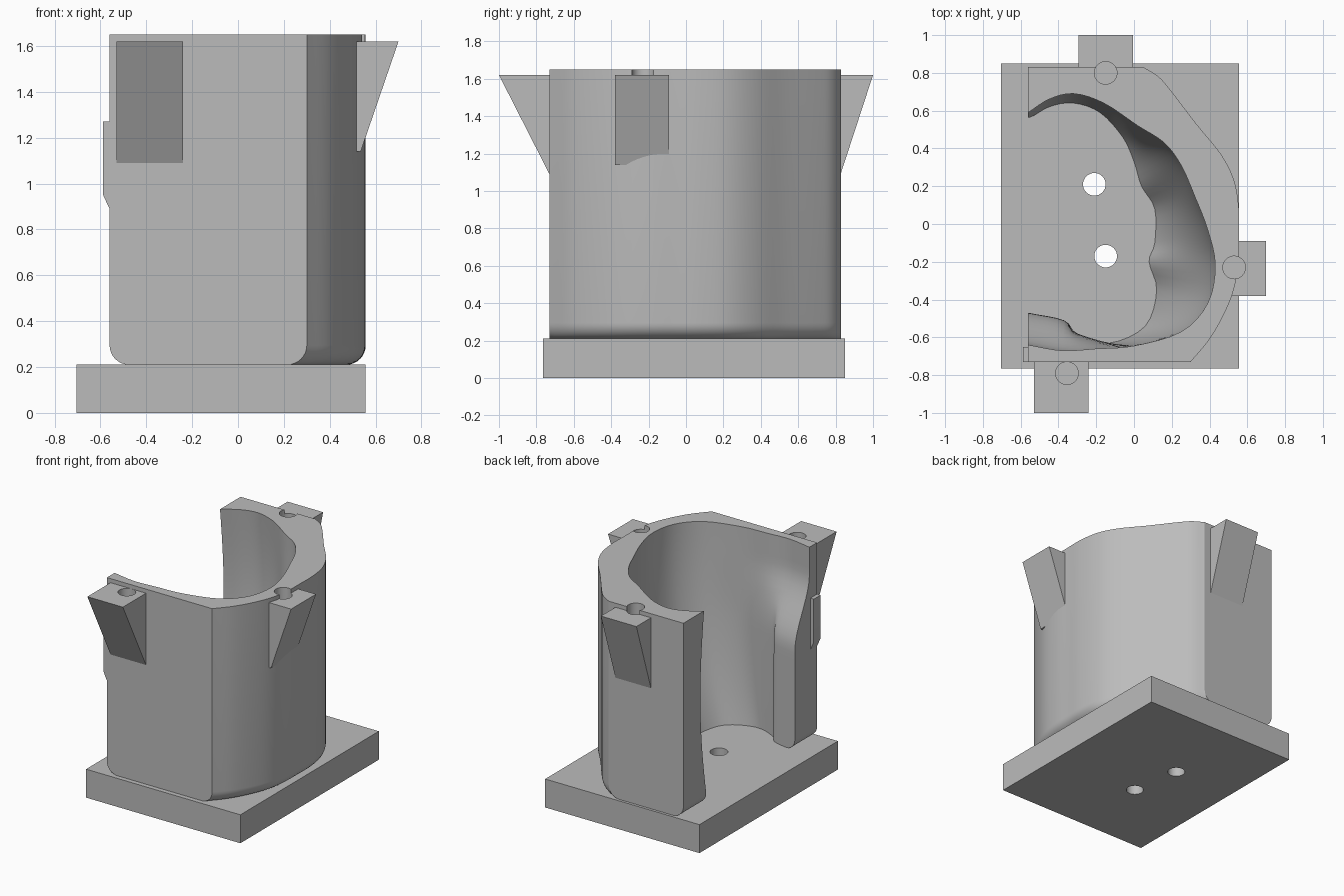
import bpy, bmesh, math
from mathutils import Vector

cube = bpy.data.objects.get("Cube")
if cube:
    bpy.data.objects.remove(cube, do_unlink=True)

grey = bpy.data.materials.new("plain_grey")
grey.use_nodes = True
GREY = (0.5, 0.5, 0.5, 1)
grey.diffuse_color = GREY
grey.node_tree.nodes["Principled BSDF"].inputs["Base Color"].default_value = GREY


def spline(pts, steps=5):
    """Smooth open curve through 2D points."""
    p = [Vector(q) for q in pts]
    p = [2 * p[0] - p[1]] + p + [2 * p[-1] - p[-2]]
    out = []
    for a, b, c, d in zip(p, p[1:], p[2:], p[3:]):
        for i in range(steps):
            t = i / steps
            out.append((2 * b + (c - a) * t + (2 * a - 5 * b + 4 * c - d) * t ** 2
                        + (3 * b - a - 3 * c + d) * t ** 3) / 2)
    return out + [p[-2]]


def loft(name, rings):
    """Closed solid through equal-sized rings of 3D points."""
    bm = bmesh.new()
    rows = [[bm.verts.new(p) for p in ring] for ring in rings]
    n = len(rows[0])
    for low, high in zip(rows, rows[1:]):
        for i in range(n):
            j = (i + 1) % n
            bm.faces.new((low[i], low[j], high[j], high[i]))
    bm.faces.new(rows[0][::-1])
    bm.faces.new(rows[-1])
    bmesh.ops.recalc_face_normals(bm, faces=bm.faces)
    mesh = bpy.data.meshes.new(name)
    bm.to_mesh(mesh)
    bm.free()
    mesh.materials.append(grey)
    obj = bpy.data.objects.new(name, mesh)
    bpy.context.collection.objects.link(obj)
    return obj


def box(name, x0, x1, y0, y1, z0, z1):
    ring = [(x0, y0), (x1, y0), (x1, y1), (x0, y1)]
    return loft(name, [[(x, y, z) for x, y in ring] for z in (z0, z1)])


def cylinder(name, x, y, z0, z1, r=0.06, n=32):
    ring = [(x + r * math.cos(math.tau * i / n), y + r * math.sin(math.tau * i / n)) for i in range(n)]
    return loft(name, [[(px, py, z) for px, py in ring] for z in (z0, z1)])


def activate(obj):
    bpy.ops.object.select_all(action='DESELECT')
    obj.select_set(True)
    bpy.context.view_layer.objects.active = obj


def cut(obj, cutter):
    mod = obj.modifiers.new("cut", 'BOOLEAN')
    mod.operation = 'DIFFERENCE'
    mod.solver = 'EXACT'
    mod.object = cutter
    activate(obj)
    bpy.ops.object.modifier_apply(modifier=mod.name)


def remove(objs):
    for o in objs:
        bpy.data.objects.remove(o, do_unlink=True)


def ramp(z, lo, hi):
    t = min(max((z - lo) / (hi - lo), 0), 1)
    return t * t * (3 - 2 * t)


# Base plate with two through holes
FLOOR, TOP = 0.21, 1.65
plate = box("base_plate", -0.705, 0.555, -0.765, 0.85, 0, FLOOR)
drills = [cylinder("drill", x, y, -0.1, 0.4) for x, y in ((-0.21, 0.21), (-0.15, -0.17))]
for d in drills:
    cut(plate, d)
remove(drills)

# Outer wall block, its bottom rounded along x only
side = spline([(0.3, -0.73), (0.4, -0.61), (0.48, -0.47), (0.53, -0.34), (0.552, -0.2), (0.555, -0.06),
               (0.555, 0.08), (0.53, 0.23), (0.46, 0.37), (0.33, 0.53), (0.2, 0.7), (0.13, 0.78), (0.05, 0.83)])
outline = [Vector((-0.56, -0.73))] + side + [Vector((-0.56, 0.83))]
R = 0.085
rings = []
for k in range(9):
    a = math.pi / 2 * k / 8
    inset, z = R * (1 - math.sin(a)), FLOOR + R * (1 - math.cos(a))
    rings.append([(p.x + (inset if p.x < -0.5 else -inset), p.y, z) for p in outline])
rings.append([(p.x, p.y, TOP) for p in outline])
wall = loft("cradle_wall", rings)

# Organic hollow: floor contour blends into rim contour, open at -x
floor_line = [(-0.56, 0.55), (-0.45, 0.62), (-0.32, 0.64), (-0.18, 0.59), (-0.06, 0.46), (0, 0.33),
              (0.04, 0.2), (0.11, 0.08), (0.11, -0.1), (0.08, -0.2), (0.12, -0.35), (0.06, -0.54),
              (-0.13, -0.63), (-0.3, -0.58), (-0.37, -0.51), (-0.56, -0.47)]
rim_line = [(-0.56, 0.59), (-0.45, 0.66), (-0.32, 0.69), (-0.16, 0.64), (0.02, 0.52), (0.16, 0.43),
            (0.25, 0.31), (0.32, 0.15), (0.39, -0.03), (0.43, -0.22), (0.39, -0.42), (0.25, -0.57),
            (0, -0.645), (-0.2, -0.66), (-0.38, -0.67), (-0.56, -0.64)]
LEVELS = 28
rings = []
for k in range(-1, LEVELS + 2):
    z = FLOOR + (TOP - FLOOR) * k / LEVELS
    t = min(max(k / LEVELS, 0), 1)
    line = []
    for i, (a, b) in enumerate(zip(floor_line, rim_line)):
        w = ramp(z, 0.95, 1.45) if i > 12 else 1 - (1 - t) ** 2.2
        p = Vector(a).lerp(Vector(b), w)
        if i < 4:
            p.y += 0.05 * math.sin(math.pi * t)
        line.append(p)
    line = spline(line, 4)
    line = [Vector((-0.9, line[0].y))] + line + [Vector((-0.9, line[-1].y))]
    rings.append([(p.x, p.y, z) for p in line])
hollow = loft("hollow_cutter", rings)
cut(wall, hollow)
remove([hollow])

# Small lip on the front end of the wall
lip_profile = [(-0.55, 0.87), (-0.565, 0.9), (-0.588, 0.95), (-0.588, 1.27), (-0.55, 1.27)]
lip = loft("wall_lip", [[(x, y, z) for x, z in lip_profile] for y in (-0.73, -0.65)])


# Wedge lugs: (out, z) profile swept across a width
def wedge(name, base, root, tip, low, lo, hi, axis):
    prof = [(base, 1.62), (tip, 1.62), (root, low), (base, low)]
    return loft(name, [[(s, o, z) if axis == 'y' else (o, s, z) for o, z in prof] for s in (lo, hi)])


lugs = [wedge("front_lug", -0.7, -0.73, -1, 1.09, -0.53, -0.24, 'y'),
        wedge("back_lug", 0.79, 0.83, 1, 1.1, -0.295, -0.005, 'y'),
        wedge("side_lug", 0.49, 0.535, 0.7, 1.14, -0.38, -0.09, 'x')]

# Blind screw holes through each lug and the wall beside it
for lug, (x, y) in zip(lugs, ((-0.355, -0.79), (-0.15, 0.8), (0.53, -0.23))):
    drill = cylinder("drill", x, y, 1.42, 1.8)
    cut(lug, drill)
    cut(wall, drill)
    remove([drill])

for obj in [plate, wall, lip] + lugs:
    activate(obj)
    bpy.ops.object.shade_smooth_by_angle(angle=math.radians(30))
